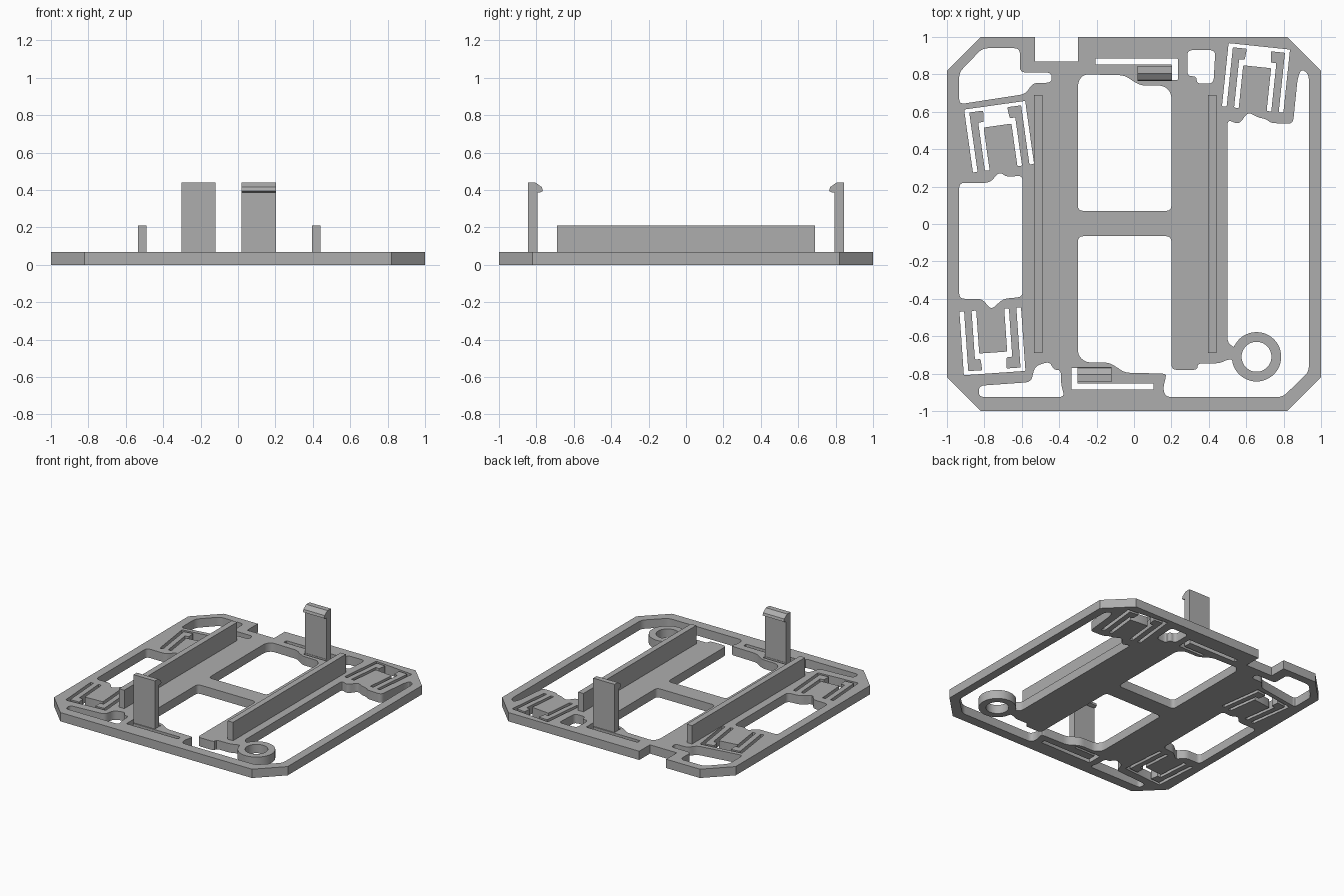
import bpy
import bmesh
from mathutils import Matrix, Vector

UNIT = 0.01          # profiles are written in hundredths
THICK = 0.068        # plate thickness

cube = bpy.data.objects.get("Cube")
if cube:
    bpy.data.objects.remove(cube, do_unlink=True)

grey = bpy.data.materials.new("light grey plastic")
grey.use_nodes = True
shade = (0.42, 0.42, 0.42, 1.0)
grey.diffuse_color = shade
grey.node_tree.nodes["Principled BSDF"].inputs["Base Color"].default_value = shade


def rounded(points, radius, steps=4):
    """Replace every corner of a closed outline by a short curve."""
    points = [Vector(p) for p in points]
    result = []
    for i, corner in enumerate(points):
        ends = []
        for other in (points[i - 1], points[(i + 1) % len(points)]):
            edge = other - corner
            ends.append(corner + edge.normalized() * min(radius, edge.length * 0.45))
        start, end = ends
        for k in range(steps + 1):
            t = k / steps
            result.append(start * (1 - t) ** 2 + corner * 2 * t * (1 - t) + end * t * t)
    return result


def turned(points):
    """Half turn about the middle of the two spines."""
    return [(-10 - x, -y) for x, y in points]


def placed(points, centre, degrees):
    """Rotate and move a local outline to its place on the plate."""
    from_local = Matrix.Rotation(degrees * 3.14159265 / 180, 2)
    return [Vector(centre) + from_local @ Vector(p) for p in points]


def finish(obj):
    obj.data.materials.clear()
    obj.data.materials.append(grey)
    bpy.ops.object.select_all(action='DESELECT')
    obj.select_set(True)
    bpy.context.view_layer.objects.active = obj
    bpy.ops.object.shade_smooth_by_angle(angle=0.5)


def flat_part(name, outlines):
    """Extrude a filled outline; inner outlines become holes."""
    curve = bpy.data.curves.new(name, 'CURVE')
    curve.dimensions = '2D'
    curve.fill_mode = 'BOTH'
    curve.extrude = THICK / 2
    for outline in outlines:
        spline = curve.splines.new('POLY')
        spline.points.add(len(outline) - 1)
        for point, (x, y) in zip(spline.points, outline):
            point.co = (x * UNIT, y * UNIT, 0, 1)
        spline.use_cyclic_u = True
    obj = bpy.data.objects.new(name, curve)
    bpy.context.collection.objects.link(obj)
    bpy.context.view_layer.objects.active = obj
    obj.select_set(True)
    bpy.ops.object.convert(target='MESH')
    obj = bpy.context.view_layer.objects.active
    bm = bmesh.new()
    bm.from_mesh(obj.data)
    bmesh.ops.remove_doubles(bm, verts=bm.verts, dist=0.00005)
    bmesh.ops.translate(bm, verts=bm.verts, vec=(0, 0, THICK / 2))
    bmesh.ops.recalc_face_normals(bm, faces=bm.faces)
    bm.to_mesh(obj.data)
    bm.free()
    finish(obj)


def prism(name, profile, x_start, x_end):
    """Extrude a side profile (y, z) along x."""
    bm = bmesh.new()
    verts = [bm.verts.new((x_start * UNIT, y * UNIT, z * UNIT)) for y, z in profile]
    face = bm.faces.new(verts)
    extruded = bmesh.ops.extrude_face_region(bm, geom=[face])["geom"]
    moved = [v for v in extruded if isinstance(v, bmesh.types.BMVert)]
    bmesh.ops.translate(bm, verts=moved, vec=((x_end - x_start) * UNIT, 0, 0))
    bmesh.ops.recalc_face_normals(bm, faces=bm.faces)
    mesh = bpy.data.meshes.new(name)
    bm.to_mesh(mesh)
    bm.free()
    obj = bpy.data.objects.new(name, mesh)
    bpy.context.collection.objects.link(obj)
    finish(obj)


# Outer frame: chamfered square with a notch in the back edge
frame = [(-82, 100), (-100, 82), (-100, -82), (-82, -100), (82, -100), (100, -82),
         (100, 82), (82, 100), (-30, 100), (-30, 87), (-53, 87), (-53, 100)]

# Slot around one spring clip: two hooked arms beside a centre block
clip_half = [(16.5, 0), (16.5, -34), (14, -34), (14, -2), (6.5, -2), (7, -8),
             (10, -8), (10, -34), (7.5, -34), (7.5, -11)]
clip = clip_half + [(-u, v) for u, v in reversed(clip_half)]
clips = [placed(clip, (67, 95), -6),
         placed(clip, (-74.5, 63.5), 8),
         placed(clip, (-74.5, -79.7), 184)]

# Latch slot and the wavy plate edge beside it, used at the back and the front
latch_slot = [(-20.5, 88.5), (23.5, 88.5), (23.5, 77), (2, 77), (2, 79),
              (20.2, 79), (20.2, 85.3), (-20.5, 85.3)]
latch_edge = [(-30, 76), (-27, 80), (-5, 79.5), (0, 76), (4, 74), (16, 74), (20, 70)]

# Large openings
back_window = latch_edge + [(20, 7), (-30, 7)]
left_window = [(-93.5, 22), (-77, 22), (-72, 28), (-68, 25), (-59.5, 26),
               (-59.5, -39), (-70, -40), (-76.5, -46), (-81, -40), (-93.5, -40)]
back_left_window = [(-81, 94), (-61, 94), (-61, 81), (-44, 81), (-44, 75.5),
                    (-54, 75.5), (-58, 69.5), (-93.5, 64), (-93.5, 81)]
front_left_window = [(-83, -86.5), (-55, -84.5), (-53, -76), (-45, -73.5),
                     (-43, -78), (-39, -78), (-39, -86), (-37, -92.5), (-83, -92.5)]
back_small_window = [(28.5, 93), (43.5, 93), (42.5, 75), (33.5, 75), (33.5, 79),
                     (28.5, 79)]

# Right opening runs round the free spine end into the front window
spine_end = [(-30, -6.5), (20, -6.5), (20, -78), (34, -78), (34, -74.5), (46, -74.5),
             (51, -72), (56, -74), (56, -67), (50, -64)]
clip_edge = [(50, 56), (56, 53), (61, 60), (66, 57), (71, 56), (73, 54), (85, 53.5)]
frame_edge = [(87.5, 78), (89.5, 83), (93.5, 80), (93.5, -79), (79.5, -92.5),
              (17, -92.5), (15.5, -88), (17, -82)]
right_window = spine_end + clip_edge + frame_edge + turned(latch_edge)[1:]

windows = [back_window, left_window, back_left_window, front_left_window,
           back_small_window, right_window]
slots = clips + [latch_slot, turned(latch_slot)]
flat_part("base_plate", [frame]
          + [rounded(w, 3) for w in windows]
          + [rounded(s, 0.5, 2) for s in slots])

# Ring at the front right corner of the plate
circle = [Matrix.Rotation(6.2831853 * k / 48, 2) @ Vector((1, 0)) for k in range(48)]
ring_centre = Vector((65.5, -71))
flat_part("mounting_ring", [[ring_centre + c * r for c in circle] for r in (13.2, 8)])

# Upright rails on the spines
rail_side = [(-69, 5), (69, 5), (69, 21), (-69, 21)]
prism("right_rail", rail_side, -53.5, -49)
prism("left_rail", rail_side, 39.5, 44)

# Latch posts with inward hooks
post_side = [(84.5, 0.2), (84.5, 44), (80.5, 44), (77, 41.5), (76.5, 39.5),
             (78, 38.7), (79.3, 38.7), (79.3, 0.2)]
prism("back_latch", post_side, 2, 20.2)
prism("front_latch", [(-y, z) for y, z in post_side], -30.2, -12)
